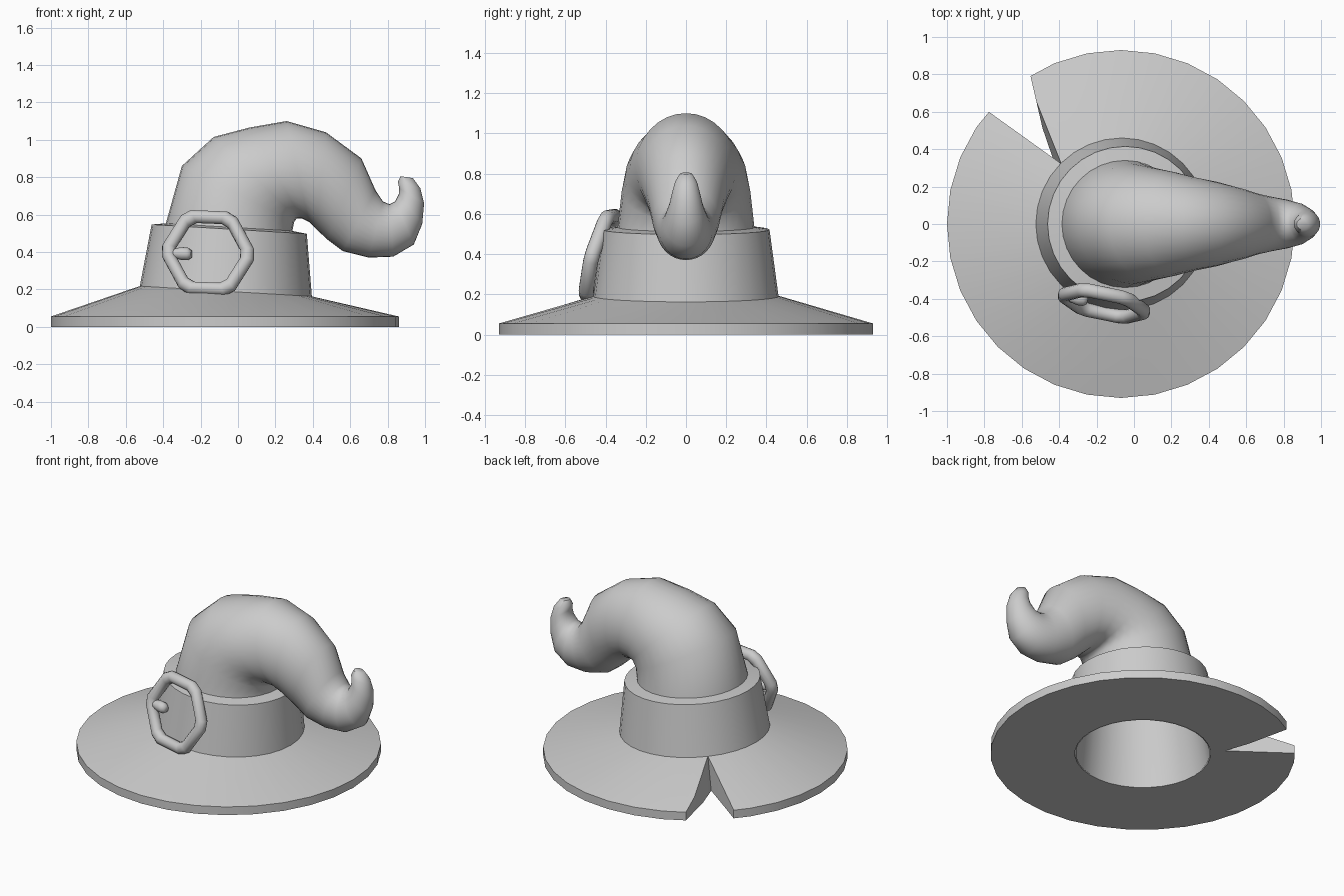
import bpy, bmesh, math
from math import cos, sin, pi, radians
from mathutils import Vector

cube = bpy.data.objects.get("Cube")
if cube:
    bpy.data.objects.remove(cube)

felt = bpy.data.materials.new("grey_felt")
felt.use_nodes = True
GREY = (0.6, 0.6, 0.6, 1)
felt.diffuse_color = GREY
felt.node_tree.nodes["Principled BSDF"].inputs["Base Color"].default_value = GREY

SIDES = 32


def ellipse(centre, a, b, sides=SIDES):
    """Ring of points spanned by two half-axis vectors."""
    c, a, b = Vector(centre), Vector(a), Vector(b)
    return [c + a * cos(2 * pi * i / sides) + b * sin(2 * pi * i / sides)
            for i in range(sides)]


def tilted(x, z, r, slope=0.0):
    """Round ring whose height drops toward +x by the slope."""
    return ellipse((x, 0, z), (r, 0, -slope * r), (0, r, 0))


def loft(name, rings, loop=False, cap_end=False):
    """Skin a list of equal rings into one object."""
    bm = bmesh.new()
    rows = [[bm.verts.new(p) for p in ring] for ring in rings]
    pairs = list(zip(rows, rows[1:])) + ([(rows[-1], rows[0])] if loop else [])
    for low, high in pairs:
        n = len(low)
        for i in range(n):
            j = (i + 1) % n
            bm.faces.new((low[i], low[j], high[j], high[i]))
    if cap_end:
        bm.faces.new(rows[-1])
    bmesh.ops.recalc_face_normals(bm, faces=bm.faces)
    mesh = bpy.data.meshes.new(name)
    bm.to_mesh(mesh)
    bm.free()
    obj = bpy.data.objects.new(name, mesh)
    bpy.context.collection.objects.link(obj)
    mesh.materials.append(felt)
    return obj


def smooth(obj, angle):
    bpy.ops.object.select_all(action='DESELECT')
    obj.select_set(True)
    bpy.context.view_layer.objects.active = obj
    bpy.ops.object.shade_smooth_by_angle(angle=radians(angle))


# Brim: a wide sloped ring with a flat underside
SLOPE = 0.06
brim = loft("brim", [
    tilted(-0.07, 0, 0.415), tilted(-0.07, 0, 0.93), tilted(-0.07, 0.055, 0.93),
    tilted(-0.065, 0.19, 0.46, SLOPE), tilted(-0.065, 0.2, 0.415, SLOPE)], loop=True)

# Wedge that tears the notch out of the back of the brim
wedge = bmesh.new()
ends = []
for z, apex in ((-0.1, (-0.455, 0.365)), (0.3, (-0.37, 0.31))):
    outline = [apex, (-0.59, 0.95), (-1.1, 0.9), (-1.09, 0.83)]
    ends.append([wedge.verts.new((x, y, z)) for x, y in outline])
low, high = ends
wedge.faces.new(low)
wedge.faces.new(high)
for i in range(len(low)):
    j = (i + 1) % len(low)
    wedge.faces.new((low[i], low[j], high[j], high[i]))
bmesh.ops.triangulate(wedge, faces=wedge.faces)
bmesh.ops.recalc_face_normals(wedge, faces=wedge.faces)
mesh = bpy.data.meshes.new("notch_cutter")
wedge.to_mesh(mesh)
wedge.free()
cutter = bpy.data.objects.new("notch_cutter", mesh)
bpy.context.collection.objects.link(cutter)
mesh.materials.append(felt)
cut = brim.modifiers.new("notch", 'BOOLEAN')
cut.operation = 'DIFFERENCE'
cut.solver = 'EXACT'
cut.object = cutter
bpy.ops.object.select_all(action='DESELECT')
brim.select_set(True)
bpy.context.view_layer.objects.active = brim
bpy.ops.object.modifier_apply(modifier=cut.name)
bpy.data.objects.remove(cutter)
smooth(brim, 25)

# Band: tapered collar leaning with the crown
band = loft("band", [
    tilted(-0.065, 0.19, 0.46, SLOPE), tilted(-0.047, 0.522, 0.415, SLOPE),
    tilted(-0.047, 0.534, 0.33, SLOPE)])
smooth(band, 30)

# Crown: bent tapering tube, each section is outer x, z, inner x, z, half width
SECTIONS = [
    (-0.48, 0, 0.34, 0, 0.41), (-0.385, 0.555, 0.29, 0.51, 0.34),
    (-0.3, 0.86, 0.3, 0.56, 0.32), (-0.13, 1.015, 0.315, 0.58, 0.3),
    (0.06, 1.065, 0.34, 0.58, 0.28), (0.26, 1.1, 0.38, 0.56, 0.25),
    (0.47, 1.04, 0.42, 0.52, 0.225), (0.66, 0.9, 0.48, 0.465, 0.19),
    (0.735, 0.73, 0.56, 0.405, 0.165), (0.775, 0.67, 0.7, 0.37, 0.145),
    (0.81, 0.655, 0.83, 0.375, 0.13), (0.84, 0.67, 0.94, 0.44, 0.11),
    (0.86, 0.71, 0.985, 0.55, 0.085), (0.862, 0.74, 0.995, 0.66, 0.07),
    (0.855, 0.775, 0.975, 0.74, 0.055), (0.87, 0.805, 0.935, 0.795, 0.03)]
rings = []
for ox, oz, ix, iz, half in SECTIONS:
    outer, inner = Vector((ox, 0, oz)), Vector((ix, 0, iz))
    rings.append(ellipse((outer + inner) / 2, (inner - outer) / 2, (0, half, 0)))
crown = loft("crown", rings, cap_end=True)
smooth(crown, 60)

# Buckle: hexagonal tube with softened corners, lying against the band
centre = Vector((-0.16, -0.425, 0.395))
across = Vector((0.98, -0.2, -0.04)).normalized()
up = Vector((0.03, 0.26, 0.96)).normalized()
out = across.cross(up).normalized()
rings = []
for k in range(6):
    for offset in (-7, 7):
        a = radians(60 * k + offset)
        ray = across * cos(a) + up * sin(a)
        rings.append(ellipse(centre + ray * 0.215, ray * 0.038, out * 0.038, 12))
buckle = loft("buckle", rings, loop=True)
smooth(buckle, 50)

# Prong: stubby rounded peg on the left bar of the buckle
root = centre - across * 0.19 - up * 0.01
rings = [ellipse(root + across * d, up * r, out * r, 12)
         for d, r in ((0, 0.025), (0.05, 0.036), (0.08, 0.034), (0.1, 0.02))]
prong = loft("buckle_prong", rings, cap_end=True)
smooth(prong, 60)
